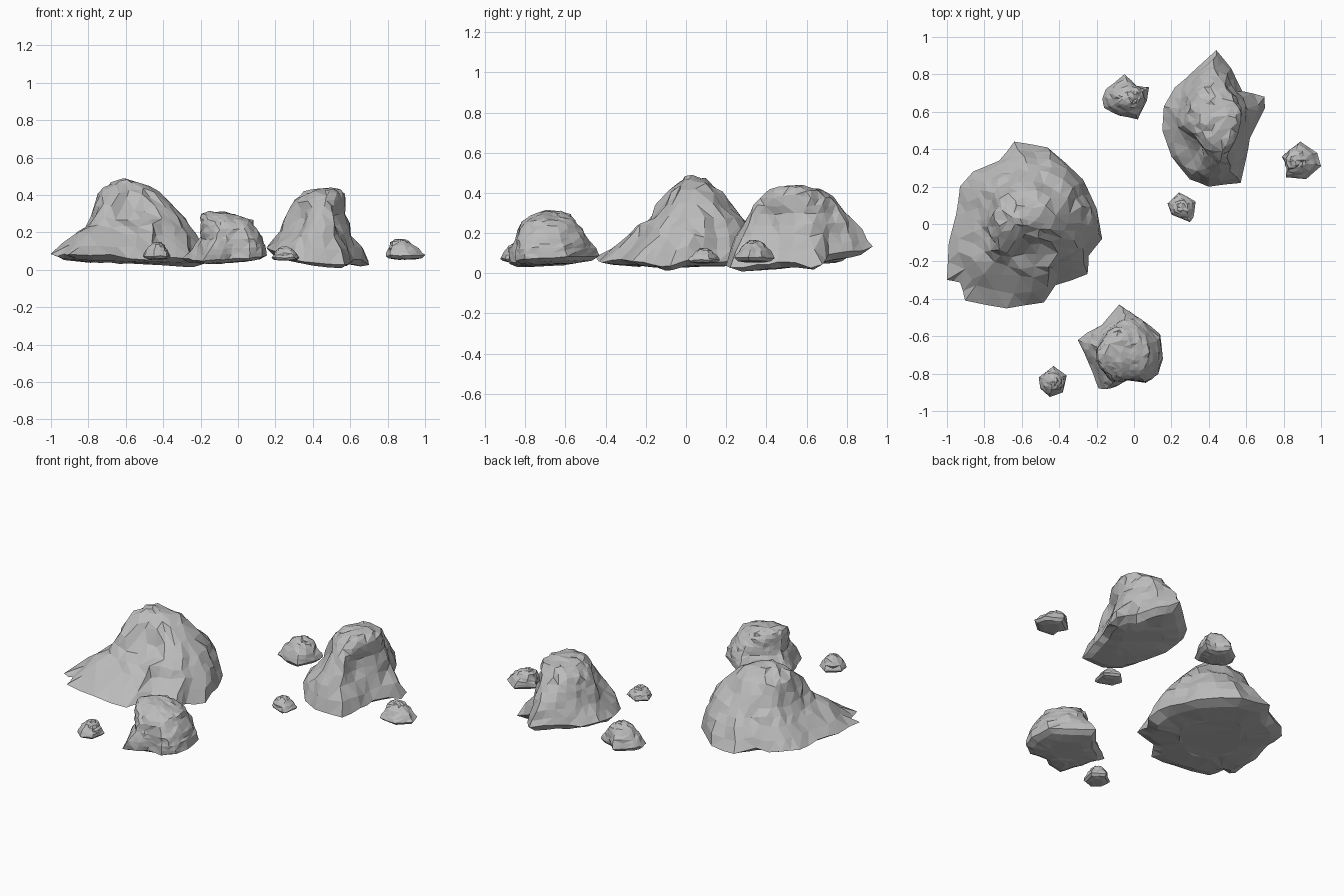
import bpy, bmesh, random
from mathutils import Vector, noise

default_cube = bpy.data.objects.get("Cube")
if default_cube:
    bpy.data.objects.remove(default_cube, do_unlink=True)

STONE = (0.5, 0.5, 0.5, 1.0)
stone = bpy.data.materials.new("grey stone")
stone.use_nodes = True
stone.diffuse_color = STONE
shader = stone.node_tree.nodes["Principled BSDF"]
shader.inputs["Base Color"].default_value = STONE
shader.inputs["Roughness"].default_value = 0.9


def bounds(points):
    xs, ys = zip(*points)
    return min(xs), max(xs), min(ys), max(ys)


def lerp(a, b, t):
    return a + (b - a) * t


def blend(box_a, box_b, t):
    return [lerp(p, q, t) for p, q in zip(box_a, box_b)]


def shrink(box, factor, shift=(0, 0)):
    """Scale a footprint box about its centre, then slide it."""
    x0, x1, y0, y1 = box
    cx, cy = (x0 + x1) / 2 + shift[0], (y0 + y1) / 2 + shift[1]
    hx, hy = (x1 - x0) / 2 * factor, (y1 - y0) / 2 * factor
    return cx - hx, cx + hx, cy - hy, cy + hy


def unit_outline(points):
    """Split each footprint edge in two and fit the result to a unit box."""
    x0, x1, y0, y1 = bounds(points)
    result = []
    for i, point in enumerate(points):
        a, b = Vector(point), Vector(points[(i + 1) % len(points)])
        for p in (a, a.lerp(b, 0.5)):
            result.append(Vector(((p.x - x0) / (x1 - x0) * 2 - 1,
                                  (p.y - y0) / (y1 - y0) * 2 - 1)))
    return result


def make_rock(name, outline, rim, floor, levels, peak, tilt=(0, 0), dents=(),
              chip=0.012, seed=0):
    """Stack rings from the underside to the peak, then chip the surface.
    Each level is a height and the box its ring fills."""
    random.seed(seed)
    box = bounds(outline)
    size = max(box[1] - box[0], box[3] - box[2])
    middle = Vector(((box[0] + box[1]) / 2, (box[2] + box[3]) / 2))
    shape = unit_outline(outline)

    # Rings, with one extra ring halfway between each pair of levels
    last_z, last_box = levels[-1]
    peak_box = (peak[0], peak[0], peak[1], peak[1])
    crown = (lerp(last_z, peak[2], 0.75), blend(last_box, peak_box, 0.5))
    stack = [(rim, box)] + levels + [crown]
    rings = [(floor, shrink(box, 0.5)), (lerp(floor, rim, 0.3), shrink(box, 0.84))]
    for (za, ba), (zb, bb) in zip(stack, stack[1:]):
        rings.append((za, ba))
        rings.append(((za + zb) / 2, blend(ba, bb, 0.5)))
    rings.append(crown)

    bm = bmesh.new()
    loops = []
    for z, (x0, x1, y0, y1) in rings:
        rise = max(0, (z - rim) / (peak[2] - rim))
        loop = []
        for u in shape:
            p = u.lerp(u.normalized(), min(1, rise * 1.2))
            spot = Vector((lerp(x0, x1, (p.x + 1) / 2), lerp(y0, y1, (p.y + 1) / 2)))
            lift = (spot - middle).dot(Vector(tilt)) * (1 - rise) ** 2
            loop.append(bm.verts.new((spot.x, spot.y, z + lift)))
        loops.append(loop)
    count = len(shape)
    for low, high in zip(loops, loops[1:]):
        for i in range(count):
            j = (i + 1) % count
            bm.faces.new((low[i], low[j], high[j], high[i]))
    bm.faces.new(reversed(loops[0]))
    tip = bm.verts.new(peak)
    for i in range(count):
        bm.faces.new((loops[-1][i], loops[-1][(i + 1) % count], tip))

    # Uneven chips: broad lumps, small jitter, hollows and bulges
    rim_verts = set(loops[2])
    under_verts = set(loops[0] + loops[1])
    for v in bm.verts:
        if v is tip:
            continue
        lump = noise.noise_vector(v.co * (5 / size) + Vector((seed, 0, 0)))
        jitter = Vector([random.uniform(-1, 1) for _ in range(3)])
        offset = lump * 0.015 * size + jitter * chip * size
        if v in rim_verts:
            offset.x *= 0.2
            offset.y *= 0.2
        elif v in under_verts:
            offset *= 0.4
        v.co += offset
        for centre, radius, push in dents:
            near = 1 - (v.co - Vector(centre)).length / radius
            if near > 0:
                v.co += Vector(push) * near
        v.co.z = max(0, v.co.z)

    # Merge crowded points so the facets vary in size
    bmesh.ops.remove_doubles(bm, verts=bm.verts[:], dist=size * 0.04)
    bmesh.ops.triangulate(bm, faces=bm.faces[:])
    bmesh.ops.dissolve_degenerate(bm, edges=bm.edges[:], dist=0.0005)
    bmesh.ops.recalc_face_normals(bm, faces=bm.faces[:])
    mesh = bpy.data.meshes.new(name)
    bm.to_mesh(mesh)
    bm.free()
    mesh.materials.append(stone)
    rock = bpy.data.objects.new(name, mesh)
    bpy.context.collection.objects.link(rock)


def make_pebble(name, outline, floor, peak, seed):
    """A small angular stone with a standard profile."""
    box = bounds(outline)
    rim = lerp(floor, peak[2], 0.2)
    lean = Vector((peak[0] - (box[0] + box[1]) / 2, peak[1] - (box[2] + box[3]) / 2))
    levels = [(lerp(rim, peak[2], h), shrink(box, s, lean * h))
              for h, s in ((0.4, 0.8), (0.8, 0.5))]
    make_rock(name, outline, rim, floor, levels, peak, chip=0.022, seed=seed)


# Large boulder with a broad foot
make_rock(
    "large_boulder",
    [(-1, -.3), (-.99, -.1), (-.95, .05), (-.93, .2), (-.86, .28), (-.72, .34),
     (-.64, .44), (-.46, .41), (-.27, .24), (-.2, .08), (-.17, -.08), (-.24, -.17),
     (-.25, -.27), (-.42, -.33), (-.48, -.42), (-.68, -.45), (-.9, -.41), (-.93, -.31)],
    rim=.072, floor=.035,
    levels=[(.19, (-.87, -.215, -.29, .36)), (.28, (-.785, -.275, -.19, .29)),
            (.4, (-.75, -.41, -.09, .18)), (.46, (-.69, -.51, -.03, .1))],
    peak=(-.61, .03, .49), tilt=(-.03, 0),
    dents=[((-.53, -.13, .32), .14, (0, .05, -.03)),
           ((-.72, -.1, .36), .16, (-.03, -.05, 0)),
           ((-.78, -.22, .2), .15, (-.03, -.03, .01)),
           ((-.2, -.1, .06), .14, (0, 0, -.04))], seed=3)

# Tall boulder with a pointed back and a side foot
make_rock(
    "tall_boulder",
    [(.15, .5), (.16, .63), (.22, .73), (.33, .83), (.44, .93), (.52, .83),
     (.58, .71), (.7, .68), (.7, .62), (.62, .46), (.6, .36), (.57, .22),
     (.4, .2), (.3, .24), (.2, .36)],
    rim=.085, floor=.045,
    levels=[(.2, (.23, .61, .25, .87)), (.3, (.265, .575, .31, .8)),
            (.37, (.295, .575, .37, .74)), (.415, (.36, .57, .41, .68))],
    peak=(.5, .58, .44), tilt=(-.13, .12),
    dents=[((.58, .41, .27), .11, (-.05, .02, 0)),
           ((.29, .38, .29), .15, (.05, .04, -.02)),
           ((.69, .65, .07), .1, (0, 0, -.03))], seed=8)

# Medium boulder with a slanted crown
make_rock(
    "medium_boulder",
    [(-.3, -.62), (-.25, -.58), (-.17, -.54), (-.08, -.43), (.02, -.5), (.14, -.59),
     (.155, -.72), (.13, -.8), (.06, -.85), (-.05, -.84), (-.1, -.87), (-.19, -.88),
     (-.22, -.8), (-.26, -.7)],
    rim=.07, floor=.042,
    levels=[(.12, (-.25, .15, -.885, -.45)), (.17, (-.205, .135, -.875, -.485)),
            (.22, (-.195, .1, -.855, -.52)), (.26, (-.19, .075, -.82, -.55)),
            (.285, (-.185, .02, -.77, -.575))],
    peak=(-.13, -.64, .31), tilt=(.06, .06),
    dents=[((-.04, -.86, .16), .12, (0, .04, 0)),
           ((-.17, -.71, .26), .1, (-.02, -.01, .02))], seed=5)

# Scattered pebbles
make_pebble("back_pebble",
            [(-.17, .67), (-.15, .72), (-.05, .8), (.01, .74), (.08, .73),
             (.07, .66), (.02, .56), (-.08, .58), (-.16, .62)],
            floor=.05, peak=(-.03, .68, .2), seed=11)
make_pebble("middle_pebble",
            [(.18, .11), (.24, .17), (.33, .12), (.32, .04), (.3, .01), (.2, .05)],
            floor=.05, peak=(.25, .09, .125), seed=12)
make_pebble("front_pebble",
            [(-.51, -.82), (-.43, -.76), (-.36, -.81), (-.38, -.9), (-.45, -.925),
             (-.5, -.88)],
            floor=.055, peak=(-.43, -.84, .15), seed=13)
make_pebble("side_pebble",
            [(.79, .36), (.89, .44), (.98, .38), (1, .31), (.92, .24),
             (.81, .25), (.82, .31)],
            floor=.055, peak=(.86, .34, .165), seed=14)
